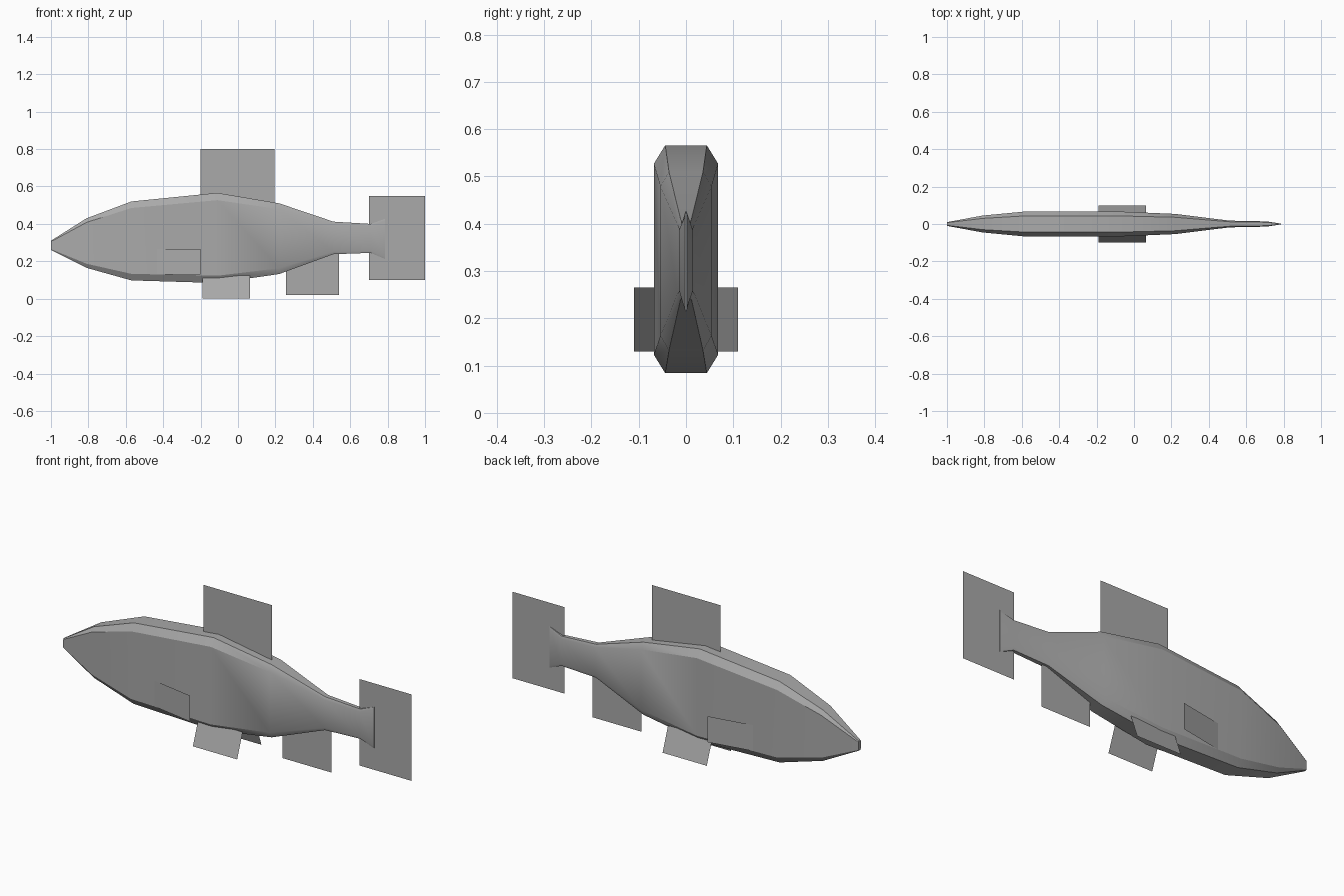
import bpy, math

if "Cube" in bpy.data.objects:
    bpy.data.objects.remove(bpy.data.objects["Cube"])

grey = bpy.data.materials.new("fish grey")
grey.diffuse_color = (0.4, 0.4, 0.4, 1)
grey.use_nodes = True
grey.node_tree.nodes["Principled BSDF"].inputs["Base Color"].default_value = grey.diffuse_color


def make(name, verts, faces):
    mesh = bpy.data.meshes.new(name)
    mesh.from_pydata(verts, [], faces)
    mesh.materials.append(grey)
    obj = bpy.data.objects.new(name, mesh)
    bpy.context.collection.objects.link(obj)
    return obj


# Body stations: x, top z, bottom z, half width, flat half width, bevel height
stations = [
    (-1.00, 0.310, 0.260, 0.010, 0.007, 0.005),
    (-0.81, 0.430, 0.165, 0.045, 0.030, 0.022),
    (-0.57, 0.520, 0.098, 0.068, 0.044, 0.035),
    (-0.11, 0.566, 0.084, 0.068, 0.044, 0.039),
    (0.22, 0.510, 0.132, 0.054, 0.036, 0.031),
    (0.51, 0.412, 0.238, 0.018, 0.012, 0.014),
    (0.71, 0.400, 0.245, 0.014, 0.009, 0.012),
    (0.785, 0.427, 0.213, 0.002, 0.001, 0.010),
]
verts, faces = [], []
for x, t, b, w, f, c in stations:
    verts += [(x, -f, b), (x, f, b), (x, w, b + c), (x, w, t - c),
              (x, f, t), (x, -f, t), (x, -w, t - c), (x, -w, b + c)]
for s in range(len(stations) - 1):
    for i in range(8):
        j = (i + 1) % 8
        faces.append((s * 8 + i, s * 8 + j, s * 8 + 8 + j, s * 8 + 8 + i))
last = (len(stations) - 1) * 8
faces += [tuple(range(7, -1, -1)), tuple(range(last, last + 8))]
body = make("body", verts, faces)
bpy.context.view_layer.objects.active = body
body.select_set(True)
bpy.ops.object.shade_smooth_by_angle(angle=math.radians(30))


# Upright fins on the centre plane
def centre_fin(name, x0, x1, z0, z1):
    make(name, [(x0, 0, z0), (x1, 0, z0), (x1, 0, z1), (x0, 0, z1)], [(0, 1, 2, 3)])


centre_fin("dorsal_fin", -0.20, 0.195, 0.48, 0.80)
centre_fin("tail_fin", 0.70, 1.00, 0.10, 0.55)
centre_fin("anal_fin", 0.257, 0.54, 0.02, 0.26)

# Paired fins, mirrored left and right
for side, s in (("right", -1), ("left", 1)):
    make(side + "_side_fin",
         [(-0.46, s * 0.063, 0.13), (-0.20, s * 0.11, 0.13),
          (-0.20, s * 0.11, 0.265), (-0.46, s * 0.063, 0.265)], [(0, 1, 2, 3)])
    make(side + "_belly_fin",
         [(-0.19, s * 0.10, 0.0), (0.065, s * 0.10, 0.0),
          (0.065, s * 0.055, 0.125), (-0.19, s * 0.055, 0.125)], [(0, 1, 2, 3)])
